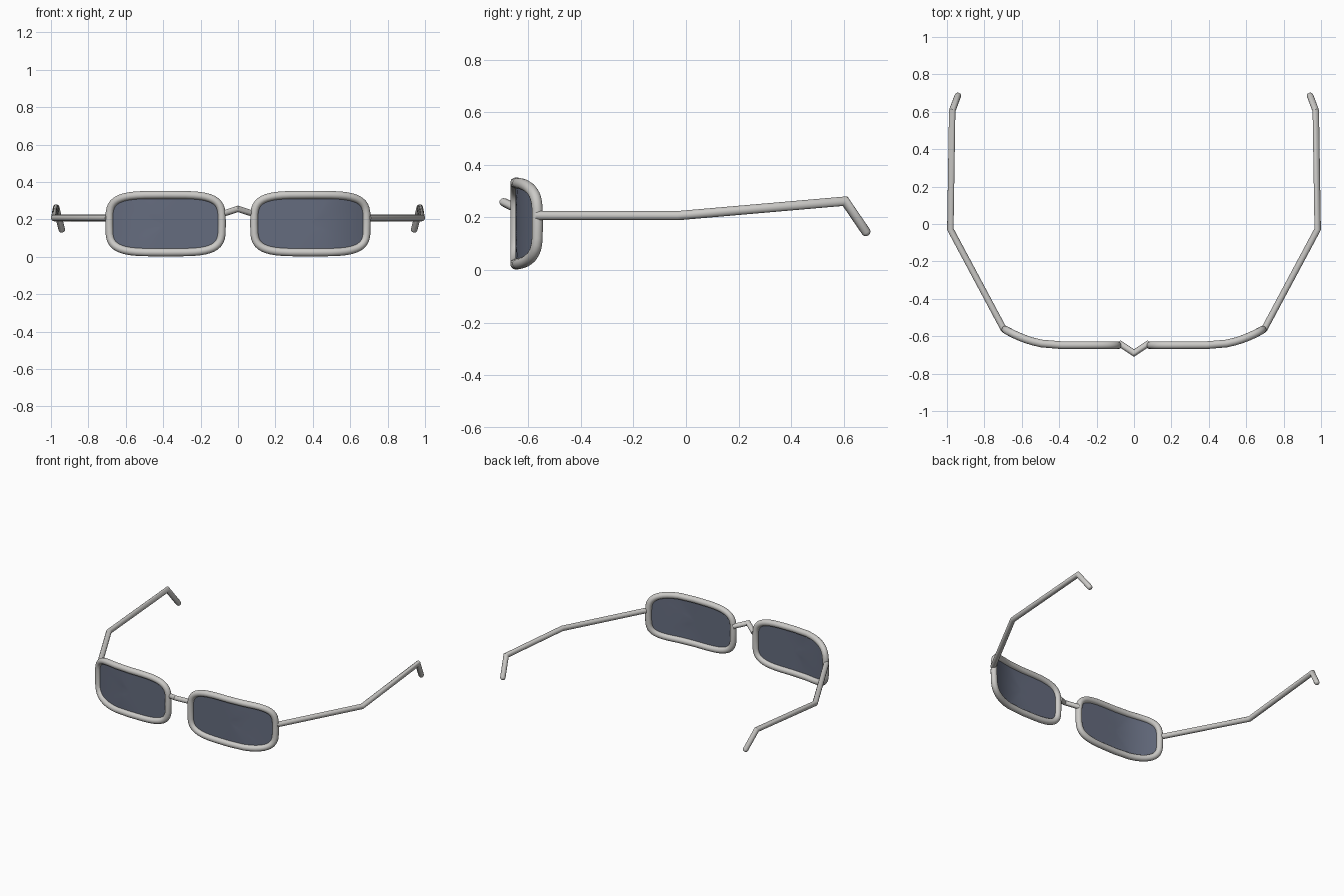
import bpy, bmesh, math
from mathutils import Vector

if "Cube" in bpy.data.objects:
    bpy.data.objects.remove(bpy.data.objects["Cube"])


def material(name, rgb):
    m = bpy.data.materials.new(name)
    m.diffuse_color = (*rgb, 1)
    m.use_nodes = True
    m.node_tree.nodes["Principled BSDF"].inputs["Base Color"].default_value = m.diffuse_color
    return m


METAL = material("pale grey metal", (0.60, 0.59, 0.57))
GLASS = material("blue grey glass", (0.13, 0.15, 0.21))


def finish(bm, name, mat):
    bmesh.ops.recalc_face_normals(bm, faces=bm.faces)
    me = bpy.data.meshes.new(name)
    bm.to_mesh(me)
    bm.free()
    me.materials.append(mat)
    ob = bpy.data.objects.new(name, me)
    bpy.context.collection.objects.link(ob)
    bpy.ops.object.select_all(action='DESELECT')
    ob.select_set(True)
    bpy.context.view_layer.objects.active = ob
    bpy.ops.object.shade_smooth_by_angle(angle=math.radians(40))
    return ob


def tube(name, pts, radii, ref, closed=False, sides=14):
    """Sweep a circle along a path with mitred bends."""
    pts = [Vector(p) for p in pts]
    n = len(pts)
    bm = bmesh.new()
    rings = []
    for i, c in enumerate(pts):
        d_in = (c - pts[i - 1]).normalized() if closed or i else (pts[1] - c).normalized()
        d_out = (pts[(i + 1) % n] - c).normalized() if closed or i < n - 1 else d_in
        plane = (d_in + d_out).normalized()
        u = d_in.cross(Vector(ref)).normalized()
        v = u.cross(d_in)
        ring = []
        for k in range(sides):
            a = 2 * math.pi * k / sides
            off = (u * math.cos(a) + v * math.sin(a)) * radii[i]
            off -= d_in * (off.dot(plane) / d_in.dot(plane))
            ring.append(bm.verts.new(c + off))
        rings.append(ring)
    for i in range(n if closed else n - 1):
        a, b = rings[i], rings[(i + 1) % n]
        for k in range(sides):
            j = (k + 1) % sides
            bm.faces.new((a[k], a[j], b[j], b[k]))
    if not closed:
        bm.faces.new(rings[0])
        bm.faces.new(rings[-1])
    return finish(bm, name, METAL)


# Rounded rectangle outline, wrapped back toward the temple
CX, CZ, HX, HZ = 0.387, 0.177, 0.301, 0.154


def wrap_y(x):
    return -0.648 + 0.083 * (max(0, x - 0.40) / 0.288) ** 2


def outline(scale, side, count=48):
    pts = []
    for i in range(count):
        a = 2 * math.pi * i / count
        c, s = math.cos(a), math.sin(a)
        x = CX + scale * HX * math.copysign(abs(c) ** 0.5, c)
        z = CZ + scale * HZ * math.copysign(abs(s) ** 0.5, s)
        pts.append((side * x, wrap_y(x), z))
    return pts


for side, label in ((-1, "left"), (1, "right")):
    # Lens rim
    rim = outline(1, side)
    tube(label + "_rim", rim, [0.021] * len(rim), (0, 1, 0), closed=True)

    # Lens: concentric loops closing on a centre point
    bm = bmesh.new()
    loops = [[bm.verts.new(p) for p in outline(s, side)] for s in (1, 0.8, 0.6, 0.4, 0.2)]
    for a, b in zip(loops, loops[1:]):
        for k in range(len(a)):
            j = (k + 1) % len(a)
            bm.faces.new((a[k], a[j], b[j], b[k]))
    mid = bm.verts.new((side * CX, wrap_y(CX), CZ))
    for k in range(len(loops[-1])):
        bm.faces.new((loops[-1][k], loops[-1][(k + 1) % len(loops[-1])], mid))
    finish(bm, label + "_lens", GLASS)

    # Temple arm with bent ear hook and rounded tip
    path = [Vector(p) for p in ((0.695, -0.565, 0.207), (0.982, -0.028, 0.207),
                                (0.972, 0.605, 0.262), (0.942, 0.685, 0.145))]
    tip = (path[3] - path[2]).normalized()
    path += [path[3] + tip * 0.009, path[3] + tip * 0.014]
    tube(label + "_temple", [(side * p.x, p.y, p.z) for p in path],
         [0.0175] * 4 + [0.015, 0.008], (1, 0, 0))

# Nose bridge
tube("nose_bridge", [(-0.08, -0.637, 0.23), (0, -0.69, 0.256), (0.08, -0.637, 0.23)],
     [0.0165] * 3, (0, 0, 1))
